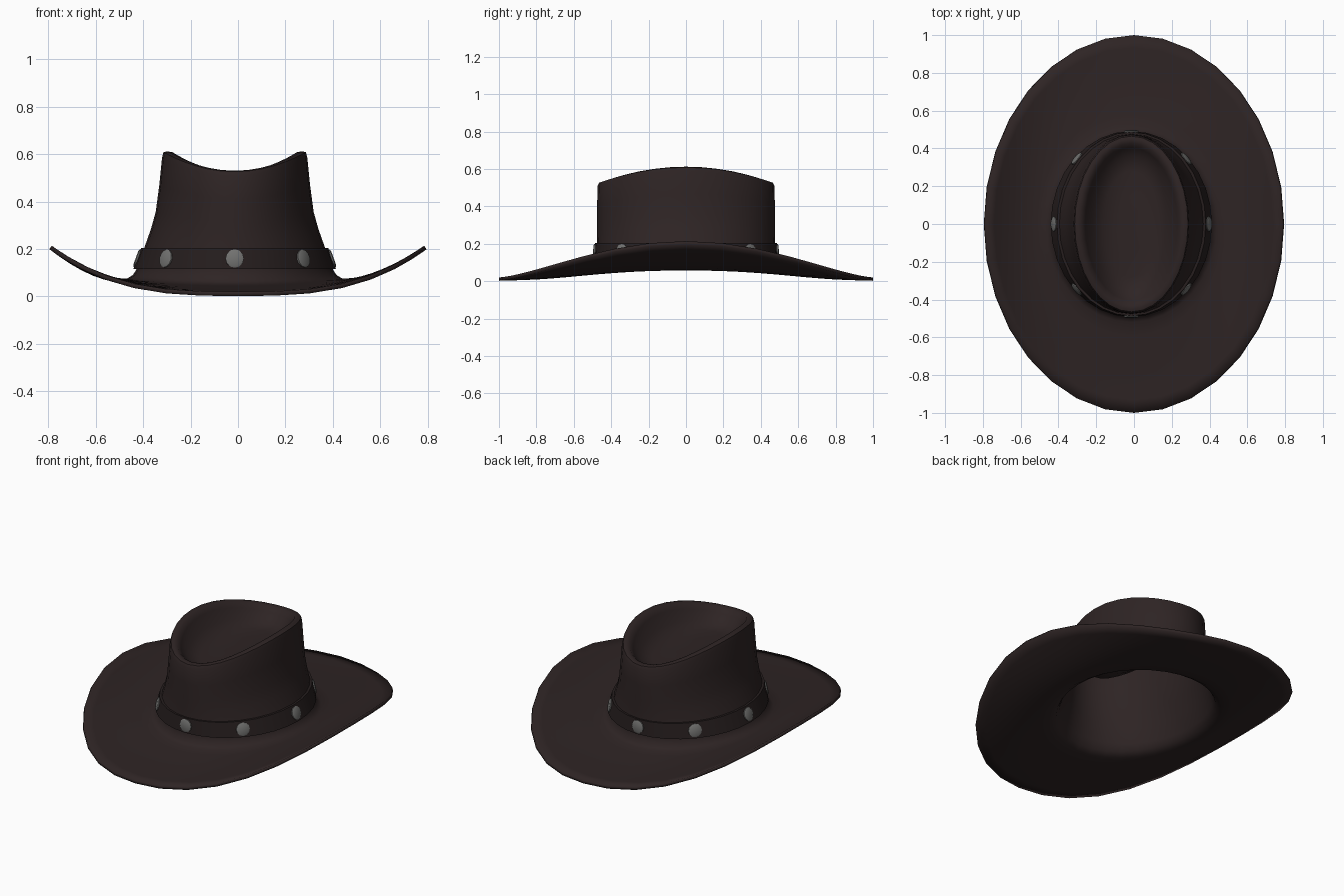
import bpy, math
from mathutils import Vector

if "Cube" in bpy.data.objects:
    bpy.data.objects.remove(bpy.data.objects["Cube"])

N = 32
CX = -0.014          # crown sits slightly off the brim centre


def material(name, rgb):
    m = bpy.data.materials.new(name)
    m.diffuse_color = (*rgb, 1)
    m.use_nodes = True
    m.node_tree.nodes["Principled BSDF"].inputs["Base Color"].default_value = m.diffuse_color
    return m


felt = material("dark brown felt", (0.027, 0.0175, 0.0175))
leather = material("dark band leather", (0.020, 0.0135, 0.0135))
silver = material("dull silver", (0.17, 0.17, 0.165))


def make(name, verts, faces, mat):
    me = bpy.data.meshes.new(name)
    me.from_pydata(verts, [], faces)
    me.update()
    me.materials.append(mat)
    ob = bpy.data.objects.new(name, me)
    bpy.context.collection.objects.link(ob)
    return ob


def bridge(a, b, n):
    return [(a * n + j, a * n + (j + 1) % n, b * n + (j + 1) % n, b * n + j) for j in range(n)]


def smooth(ob, deg):
    bpy.ops.object.select_all(action='DESELECT')
    bpy.context.view_layer.objects.active = ob
    ob.select_set(True)
    bpy.ops.object.shade_smooth_by_angle(angle=math.radians(deg))


def ellipse(rx, ry, zf, cx):
    pts = []
    for j in range(N):
        t = 2 * math.pi * j / N
        pts.append((cx + rx * math.cos(t), ry * math.sin(t), zf(t)))
    return pts


def brim_inner(t):
    return 0.05 + 0.025 * math.cos(t) ** 2


def brim_edge(t):
    return 0.02 + 0.194 * abs(math.cos(t)) ** 3


def rim(t):
    return 0.612 - 0.082 * math.sin(t) ** 2


# Hat body: brim rolled up at the sides, crown wall, rim and dished top
rings = []
STEPS = 7
for k in range(STEPS):
    r = 1 - k / STEPS
    rings.append(ellipse(
        0.455 + (0.785 - 0.455) * r, 0.52 + 0.48 * r,
        lambda t, r=r: brim_inner(t) + (brim_edge(t) - brim_inner(t)) * r ** 1.5
        - 0.010 * math.sin(math.pi * r),
        CX * (1 - r)))
rings.append(ellipse(0.455, 0.52, brim_inner, CX))
rings.append(ellipse(0.430, 0.495, lambda t: brim_inner(t) + 0.015, CX))
# crown wall: rx, ry, fraction of height between z = 0.1 and the rim
for rx, ry, f in [(0.416, 0.484, 0.02), (0.382, 0.477, 0.20), (0.353, 0.475, 0.36),
                  (0.333, 0.475, 0.50), (0.318, 0.475, 0.72), (0.306, 0.473, 0.95)]:
    rings.append(ellipse(rx, ry, lambda t, f=f: 0.1 + f * (rim(t) - 0.1), CX))
# rim and dish: rx, ry, drop below rim, blend towards the flat floor
for rx, ry, d, b in [(0.300, 0.465, 0.004, 0), (0.285, 0.45, 0, 0), (0.262, 0.428, 0.004, 0),
                     (0.245, 0.405, 0.025, 0.05), (0.205, 0.36, 0.07, 0.3),
                     (0.15, 0.28, 0.10, 0.75), (0.08, 0.15, 0.1, 1)]:
    rings.append(ellipse(
        rx, ry, lambda t, d=d, b=b: (rim(t) - d) * (1 - b) + 0.455 * b, CX))
verts = [p for ring in rings for p in ring]
faces = [f for k in range(len(rings) - 1) for f in bridge(k, k + 1, N)]
verts.append((CX, 0, 0.452))
last = (len(rings) - 1) * N
faces += [(last + j, last + (j + 1) % N, len(verts) - 1) for j in range(N)]
hat = make("hat_body", verts, faces, felt)
smooth(hat, 50)
shell = hat.modifiers.new("felt_thickness", 'SOLIDIFY')
shell.thickness = 0.018
shell.offset = -1

# Hat band: tapered ring around the crown base
loops = [(0.405, 0.47, 0.115), (0.427, 0.492, 0.115), (0.394, 0.487, 0.205), (0.375, 0.465, 0.205)]
bv = [p for rx, ry, z in loops for p in ellipse(rx, ry, lambda t, z=z: z, CX)]
bf = [f for k in range(4) for f in bridge(k, (k + 1) % 4, N)]
smooth(make("hat_band", bv, bf, leather), 30)

# Eight round metal studs lying on the band
S = 12
for i in range(8):
    t = i * math.pi / 4
    c, s = math.cos(t), math.sin(t)
    pos = Vector((CX + 0.4105 * c, 0.4895 * s, 0.16))
    tan = Vector((-0.4105 * s, 0.4895 * c, 0)).normalized()
    up = Vector((-0.033 * c, -0.005 * s, 0.09)).normalized()
    nor = tan.cross(up).normalized()
    up = nor.cross(tan)
    sv = []
    for rad, h in [(0.039, -0.008), (0.039, 0.003), (0.031, 0.007)]:
        for j in range(S):
            a = 2 * math.pi * j / S
            sv.append(pos + tan * rad * math.cos(a) + up * rad * math.sin(a) + nor * h)
    sf = bridge(0, 1, S) + bridge(1, 2, S)
    sf += [tuple(range(2 * S, 3 * S)), tuple(reversed(range(S)))]
    smooth(make(f"band_stud_{i + 1}", sv, sf, silver), 40)
